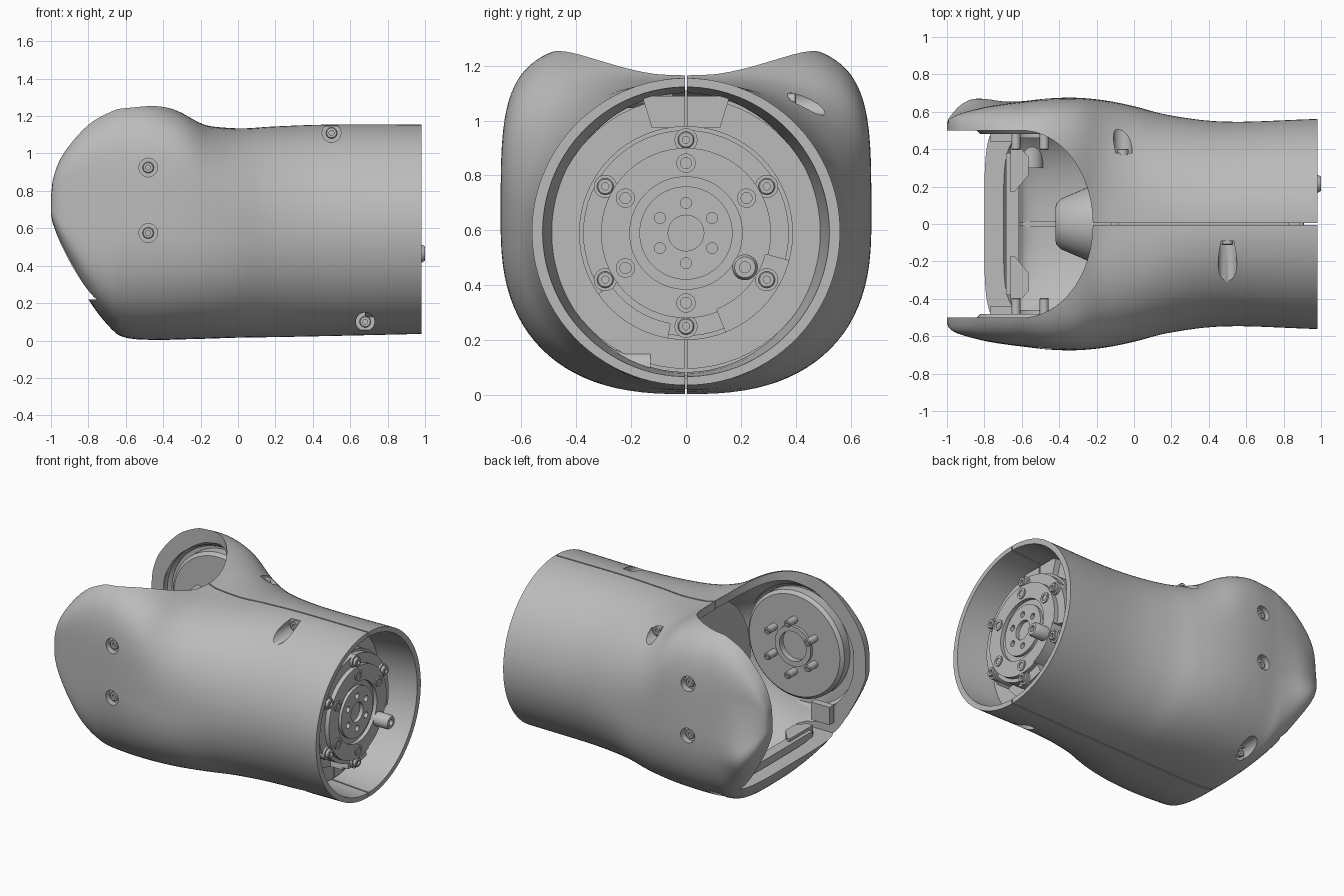
import bpy, bmesh, math
from mathutils import Vector

if "Cube" in bpy.data.objects:
    bpy.data.objects.remove(bpy.data.objects["Cube"], do_unlink=True)

GREY = (0.5, 0.5, 0.5, 1)
mat = bpy.data.materials.new("satin_grey")
mat.use_nodes = True
mat.diffuse_color = GREY
bsdf = next(n for n in mat.node_tree.nodes if n.type == "BSDF_PRINCIPLED")
bsdf.inputs["Base Color"].default_value = GREY
bsdf.inputs["Roughness"].default_value = 0.6


def finish(name, bm):
    bmesh.ops.remove_doubles(bm, verts=bm.verts, dist=1e-5)
    bmesh.ops.recalc_face_normals(bm, faces=bm.faces)
    me = bpy.data.meshes.new(name)
    bm.to_mesh(me)
    bm.free()
    me.materials.append(mat)
    ob = bpy.data.objects.new(name, me)
    bpy.context.collection.objects.link(ob)
    return ob


def skin(name, rings, closed=False):
    """Bridge rings of points into a closed surface."""
    bm = bmesh.new()
    vs = [[bm.verts.new(p) for p in r] for r in rings]
    pairs = list(zip(vs, vs[1:])) + ([(vs[-1], vs[0])] if closed else [])
    for a, b in pairs:
        for i in range(len(a)):
            j = (i + 1) % len(a)
            bm.faces.new((a[i], a[j], b[j], b[i]))
    if not closed:
        bm.faces.new(vs[0])
        bm.faces.new(vs[-1])
    return finish(name, bm)


def lathe(name, profile, origin, axis, segs=32, closed=False):
    """Spin (radius, height) points about an axis through origin."""
    q = Vector(axis).to_track_quat("Z", "Y")
    rings = []
    for r, h in profile:
        r = max(r, 0.0005)
        rings.append([Vector(origin) + q @ Vector((r * math.cos(t), r * math.sin(t), h))
                      for t in (math.tau * i / segs for i in range(segs))])
    return skin(name, rings, closed)


def prism(name, pts, lo, hi, to3d):
    return skin(name, [[to3d(a, b, h) for a, b in pts] for h in (lo, hi)])


def box(name, c, s):
    pts = [(-.5, -.5), (.5, -.5), (.5, .5), (-.5, .5)]
    return prism(name, pts, -.5, .5, lambda a, b, h: (c[0] + a * s[0], c[1] + b * s[1], c[2] + h * s[2]))


def cut(ob, cutters):
    for c in cutters:
        m = ob.modifiers.new("cut", "BOOLEAN")
        m.object, m.operation, m.solver = c, "DIFFERENCE", "EXACT"
        bpy.context.view_layer.objects.active = ob
        bpy.ops.object.modifier_apply(modifier=m.name)
        bpy.data.objects.remove(c, do_unlink=True)


# shell stations: x, half width, bottom, top, squareness above, squareness below
ROWS = [
    (-1.0, .53, .66, .78, 6, 6), (-.985, .56, .60, .895, 6, 6), (-.93, .59, .47, 1.025, 6, 6),
    (-.8, .625, .22, 1.19, 5, 4.4), (-.68, .645, .065, 1.265, 4.8, 3.2), (-.6, .655, .015, 1.288, 4.6, 2.7),
    (-.45, .672, .003, 1.28, 4.6, 2.55), (-.3, .675, .006, 1.235, 4.2, 2.5), (-.15, .66, .01, 1.162, 3.2, 2.4),
    (0, .63, .015, 1.135, 2.6, 2.3), (.2, .58, .018, 1.145, 2.2, 2.1), (.5, .547, .024, 1.155, 2, 2),
    (.98, .562, .035, 1.155, 2, 2)]


def catmull(rows, steps=5):
    p = [Vector(r) for r in rows]
    p = [p[0] * 2 - p[1]] + p + [p[-1] * 2 - p[-2]]
    out = []
    for i in range(1, len(p) - 2):
        a, b, c, d = p[i - 1:i + 3]
        for k in range(steps):
            t = k / steps
            out.append(.5 * (2 * b + (c - a) * t + (2 * a - 5 * b + 4 * c - d) * t ** 2
                             + (3 * b - a - 3 * c + d) * t ** 3))
    return out + [p[-2]]


def section(row, wall, segs=96):
    x, w, zb, zt, up, down = row
    if wall:
        wall = .065 - .03 * max(0, min(1, (x - .7) / .28))
        w, zb, zt = w - wall, zb + wall * .85, zt - wall * .85
        x += .07 * max(0, min(1, (-.3 - x) / .5))
        x = 1.02 if x > .97 else x
    cz, h = (zb + zt) / 2, (zt - zb) / 2
    saddle = .04 * math.exp(-((x + .25) / .12) ** 2)
    ring = []
    for i in range(segs):
        t = math.tau * (i + .5) / segs
        c, s = math.cos(t), math.sin(t)
        e = 2 / (up if s > 0 else down)
        y, z = math.copysign(w * abs(c) ** e, c), cz + math.copysign(h * abs(s) ** e, s)
        if s > 0:
            z -= saddle * max(0, 1 - abs(y) / .5)
        if y > 0 and not wall:  # flared lower corner of the rear cheek
            y += .065 * math.exp(-((x + .89) / .16) ** 2 - ((z - .5) / .16) ** 2) * min(1, y / .5)
        ring.append((x, y, z))
    return ring


stations = catmull(ROWS)
shell = skin("outer_shell", [section(r, 0) for r in stations])
cavity = skin("cavity_cutter", [section(r, 1) for r in stations])

# screw pockets: x, z, floor y, side; the cavity leaves a solid boss round each
SCREWS = [(-.48, .925, .625, -1), (-.48, .575, .625, -1), (-.48, .925, .625, 1), (-.48, .575, .625, 1),
          (.5, 1.11, .09, -1), (.68, .1, .17, -1), (-.06, 1.07, .38, 1), (-.55, .1, .34, 1)]
HEAD = [(0, -.01), (.03, -.01), (.03, .018), (.026, .022), (.013, .022), (.013, .008), (0, .008)]
cut(cavity, [lathe("boss_cutter", [(.064, y - .04), (.064, .8)], (x, 0, z), (0, side, 0))
             for x, z, y, side in SCREWS])

# rounded mouth between the two cheeks
mouth = [(-1.3, .5)] + [(-.6 + .38 * math.sin(t), .5 * math.cos(t))
                        for t in (math.pi * i / 40 for i in range(41))] + [(-1.3, -.5)]
mouth = prism("mouth_cutter", mouth, .22, 2, lambda a, b, h: (a, b, h))
cutters = [cavity, mouth, box("seam_cutter", (.2, 0, .6), (1.64, .009, 3))]
cutters += [lathe("recess_cutter", [(.41, .4), (.41, .54), (.39, .56)], (-.5, 0, .73), (0, side, 0), 64)
            for side in (-1, 1)]
cutters += [lathe("hole_cutter", [(.05, y), (.05, 1)], (x, 0, z), (0, side, 0))
            for x, z, y, side in SCREWS]
cut(shell, cutters)
for x, z, y, side in SCREWS:
    lathe("shell_screw", HEAD, (x, side * y, z), (0, side, 0), 24)

# drive unit seen inside the round end
CZ = .59
drive = lathe("drive_unit", [(0, -.12), (.39, -.12), (.39, .83), (.375, .83), (.375, .87), (.31, .87),
                             (.31, .9), (.205, .9), (.205, .875), (.17, .875), (.17, .895), (.065, .895),
                             (.065, .87), (0, .87)], (0, 0, CZ), (1, 0, 0), 64)


def arc(r, a0, a1, n=12):
    return [(r * math.cos(a), r * math.sin(a))
            for a in (math.radians(a0 + (a1 - a0) * i / n) for i in range(n + 1))]


def around(radius):
    return arc(radius, 90, 390, 5)


cutters = [lathe("hub_hole_cutter", [(.02, .86), (.02, 1)], (0, y, CZ + z), (1, 0, 0), 16)
           for y, z in around(.11)]
for r, a0, a1 in ((.3, -68, -15), (.335, -145, -100)):
    cutters.append(prism("notch_cutter", arc(r, a0, a1) + arc(.42, a1, a0), .74, 1,
                         lambda a, b, h: (h, a, CZ + b)))
cut(drive, cutters)
for y, z in around(.255):
    lathe("drive_inner_screw", [(.035, .74), (.035, .908), (.02, .908), (.02, .902), (0, .902)],
          (0, y, CZ + z), (1, 0, 0), 24)
for y, z in around(.34):
    lathe("drive_outer_pad", [(.042, .74), (.042, .885)], (0, y, CZ + z), (1, 0, 0), 24)
    lathe("drive_outer_screw", HEAD, (.885, y, CZ + z), (1, 0, 0), 24)
lathe("locating_post", [(.047, .88), (.047, .985), (.038, 1), (.02, 1), (.02, .97), (0, .97)],
      (0, .215, .465), (1, 0, 0), 24)
flange = lathe("mounting_flange", [(.38, .68), (.495, .68), (.495, .72), (.38, .72)],
               (0, 0, CZ), (1, 0, 0), 64, closed=True)
lug = prism("top_lug", [(-.16, 1.09), (-.125, .975), (.125, .975), (.16, 1.09)], .7, .76,
            lambda a, b, h: (h, a, b))
for part in (flange, lug):
    cut(part, [box("seam_cutter", (.7, 0, .6), (1, .009, 3))])

# bulkhead and tapered cable guide behind the mouth
lathe("bulkhead", [(0, -.12), (.52, -.12), (.52, -.08), (0, -.08)], (0, 0, CZ), (1, 0, 0), 64)
lathe("cable_guide", [(0, -.36), (.08, -.36), (.09, -.42), (.11, -.415), (.135, -.39), (.165, -.32),
                      (.2, -.24), (.2, -.1)], (0, 0, CZ), (1, 0, 0), 48)

# joint discs, bolts and brackets inside both cheeks
for side in (-1, 1):
    lathe("joint_disc", [(0, .58), (.36, .58), (.36, .5), (.34, .48), (.135, .48), (.135, .46),
                         (.1, .46), (.1, .5), (0, .5)], (-.48, 0, .75), (0, side, 0), 64)
    for dx, dz in around(.175):
        lathe("joint_bolt", [(.024, .49), (.024, .4), (.02, .395), (.01, .395), (.01, .41), (0, .41)],
              (-.48 + dx, 0, .75 + dz), (0, side, 0), 16)
    box("cheek_bracket", (-.7, side * .465, .36), (.14, .05, .12))
    prism("lip_gusset", [(-.66, .42), (-.62, .42), (-.565, .36), (-.565, .26), (-.64, .17), (-.66, .17)],
          .14, .28, lambda a, b, h: (a, side * b, h))
box("lip_bar", (-.65, 0, .2), (.07, .76, .12))
box("seam_strip", (-.36, 0, .068), (.54, .03, .02))

# smooth shading with crisp edges
bpy.ops.object.select_all(action="DESELECT")
for ob in bpy.context.collection.objects:
    if ob.type == "MESH" and ob.data.materials and ob.data.materials[0] == mat:
        ob.select_set(True)
        bpy.context.view_layer.objects.active = ob
bpy.ops.object.shade_smooth_by_angle(angle=math.radians(35))
